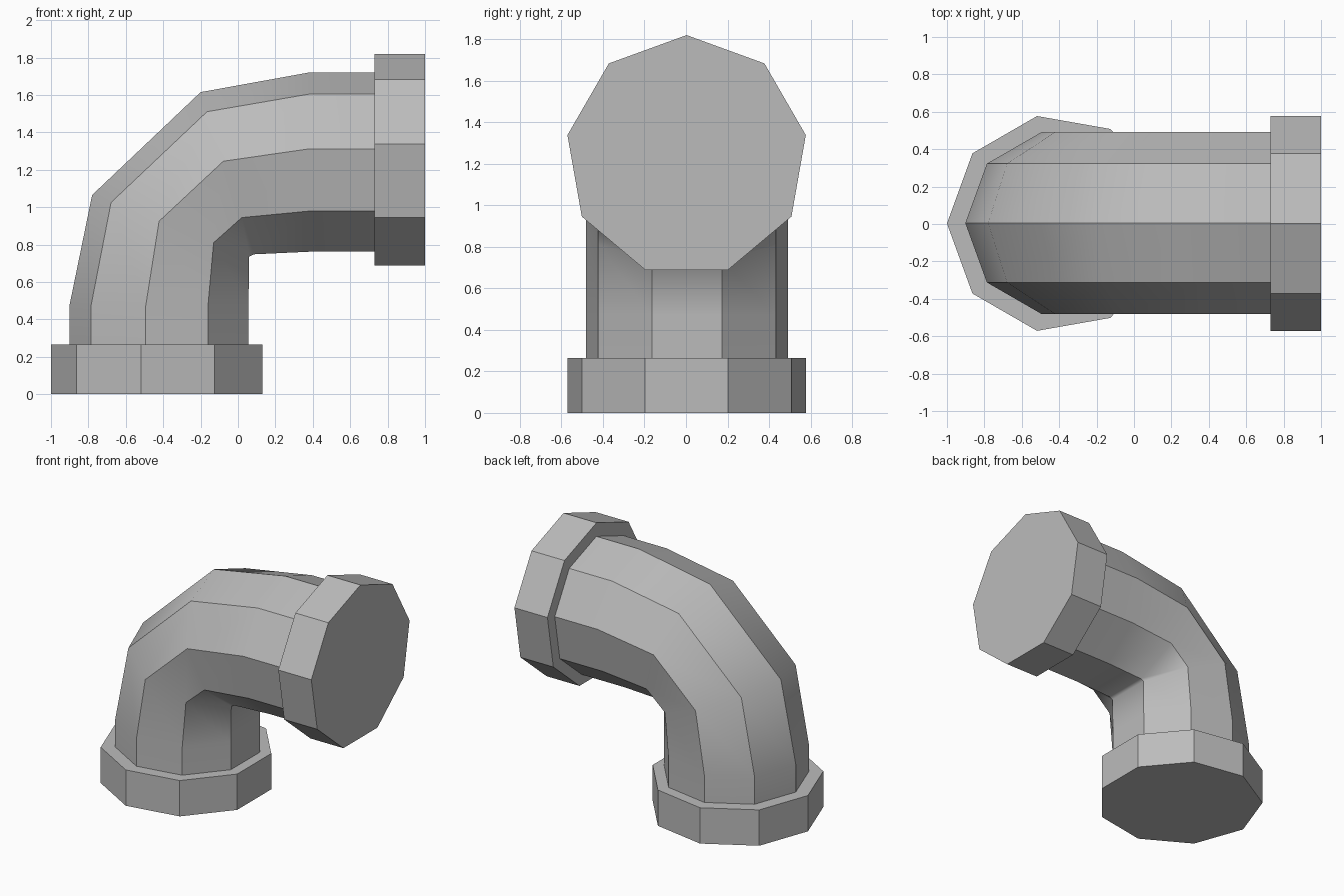
import bpy, bmesh, math
from mathutils import Vector

cube = bpy.data.objects.get("Cube")
if cube:
    bpy.data.objects.remove(cube, do_unlink=True)

SIDES = 9
grey = bpy.data.materials.new("plain_grey")
grey.use_nodes = True
grey.diffuse_color = (0.5, 0.5, 0.5, 1)
grey.node_tree.nodes["Principled BSDF"].inputs["Base Color"].default_value = (0.5, 0.5, 0.5, 1)


def sweep(name, sections, width, y_mid=0.0, smooth=False):
    """Skin nine-sided rings; each section is (centre x, centre z, outward x, outward z)."""
    bm = bmesh.new()
    rings = []
    for cx, cz, ox, oz in sections:
        ring = []
        for i in range(SIDES):
            a = math.tau * i / SIDES
            c = math.cos(a)
            ring.append(bm.verts.new(Vector((cx + ox * c, y_mid + width * math.sin(a), cz + oz * c))))
        rings.append(ring)
    for low, high in zip(rings, rings[1:]):
        for i in range(SIDES):
            j = (i + 1) % SIDES
            bm.faces.new((low[i], low[j], high[j], high[i])).smooth = smooth
        # lengthwise creases stay crisp, bends stay soft
        for a, b in zip(low, high):
            bm.edges.get((a, b)).smooth = False
    bm.faces.new(rings[0])
    bm.faces.new(rings[-1])
    bmesh.ops.recalc_face_normals(bm, faces=bm.faces)
    mesh = bpy.data.meshes.new(name)
    bm.to_mesh(mesh)
    bm.free()
    mesh.materials.append(grey)
    obj = bpy.data.objects.new(name, mesh)
    bpy.context.collection.objects.link(obj)
    return obj


# Collars at both ends
R = 0.583
sweep("bottom_collar", [(-0.417, z, -R, 0) for z in (0, 0.265)], R, 0.003)
sweep("side_collar", [(x, 1.237, 0, R) for x in (0.73, 1.0)], R, 0.003)

# Bent pipe between the collars
r = 0.494
sweep("elbow_pipe", [
    (-0.408, 0.2, -r, 0),
    (-0.408, 0.47, -r, 0),
    (-0.347, 0.895, -0.433, 0.17),
    (-0.053, 1.168, -0.147, 0.447),
    (0.38, 1.226, 0, r),
    (0.8, 1.226, 0, r),
], r, 0.005, smooth=True)
